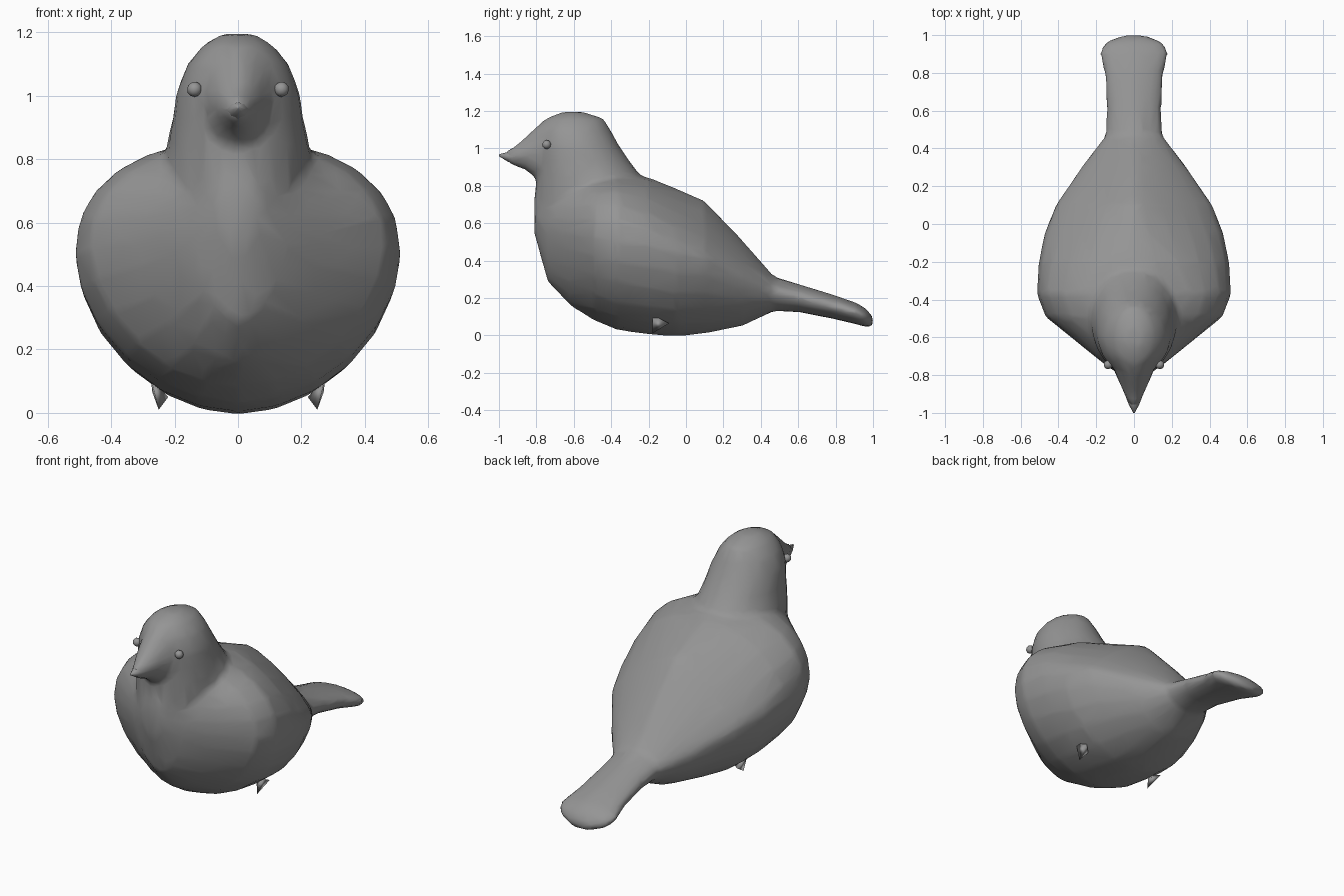
import bpy, bmesh, math

if "Cube" in bpy.data.objects:
    bpy.data.objects.remove(bpy.data.objects["Cube"])

grey = bpy.data.materials.new("plain grey")
grey.use_nodes = True
colour = (0.3, 0.3, 0.3, 1)
grey.diffuse_color = colour
grey.node_tree.nodes["Principled BSDF"].inputs["Base Color"].default_value = colour


def finish(name, bm):
    bmesh.ops.recalc_face_normals(bm, faces=bm.faces)
    mesh = bpy.data.meshes.new(name)
    bm.to_mesh(mesh)
    bm.free()
    mesh.materials.append(grey)
    for face in mesh.polygons:
        face.use_smooth = True
    obj = bpy.data.objects.new(name, mesh)
    bpy.context.collection.objects.link(obj)
    return obj


def loft(name, stations, place, sides=24, middle=0.5):
    """Skin sections: position, low, high, half width, upper and lower roundness."""
    bm = bmesh.new()
    rings = []
    for pos, low, high, half, upper, lower in stations:
        centre = low + middle * (high - low)
        ring = []
        for i in range(sides):
            a = math.tau * i / sides
            c, s = math.cos(a), math.sin(a)
            power = upper if s > 0 else lower
            reach = high - centre if s > 0 else centre - low
            across = math.copysign(abs(c) ** (2 / power), c) * half
            along = centre + math.copysign(abs(s) ** (2 / power), s) * reach
            ring.append(bm.verts.new(place(pos, across, along)))
        rings.append(ring)
    for a, b in zip(rings, rings[1:]):
        for i in range(sides):
            j = (i + 1) % sides
            bm.faces.new((a[i], a[j], b[j], b[i]))
    bm.faces.new(rings[0])
    bm.faces.new(rings[-1])
    return finish(name, bm)


def lengthwise(pos, across, along):
    return across, pos, along


def upright(pos, across, along):
    return across, along, pos


# Body: round shoulders, ridged back and a flat tail
body = loft("body", [
    (-.81, .54, .74, .06, 2, 2), (-.74, .29, .80, .16, 2, 1.7),
    (-.62, .16, .83, .31, 2.1, 1.7), (-.49, .08, .85, .47, 2.2, 1.8),
    (-.37, .03, .86, .515, 2.3, 1.85), (-.2, .005, .845, .505, 1.8, 1.9),
    (-.05, -.005, .785, .475, 1.5, 1.9), (.1, .01, .72, .415, 1.3, 1.8),
    (.3, .05, .51, .28, 1.4, 1.8), (.47, .13, .315, .15, 1.6, 2),
    (.6, .125, .275, .145, 1.7, 2), (.78, .09, .22, .155, 1.7, 2),
    (.91, .06, .175, .185, 1.7, 2), (.96, .045, .145, .16, 1.8, 2),
    (1.0, .045, .1, .06, 2, 2)],
    lengthwise, middle=.57)

# Neck and domed head
head = loft("head", [
    (.5, -.78, -.3, .18, 2, 2), (.72, -.81, -.2, .225, 2, 2),
    (.85, -.8, -.24, .225, 2, 2), (.93, -.8, -.3, .205, 2, 2),
    (1.01, -.81, -.355, .195, 2, 1.9), (1.1, -.79, -.405, .16, 2, 1.9),
    (1.16, -.75, -.44, .11, 2, 2), (1.195, -.66, -.55, .05, 2, 2)], upright)

# Face narrowing toward the beak
face_wedge = loft("face_wedge", [
    (-.64, .78, 1.18, .12, 2, 2), (-.74, .81, 1.165, .115, 2, 2),
    (-.8, .84, 1.115, .095, 1.9, 2), (-.86, .885, 1.06, .07, 1.8, 1.8),
    (-.93, .91, 1.0, .04, 1.8, 1.8), (-.97, .935, .985, .02, 1.8, 1.8)],
    lengthwise)

# Blend the parts, then reduce to a soft low-poly skin
for part in (head, face_wedge):
    union = body.modifiers.new("join " + part.name, "BOOLEAN")
    union.object = part
    union.operation = "UNION"
    union.solver = "EXACT"
blend = body.modifiers.new("blend", "REMESH")
blend.mode = "VOXEL"
blend.voxel_size = 0.018
blend.use_smooth_shade = True
soften = body.modifiers.new("soften", "SMOOTH")
soften.iterations = 6
reduce = body.modifiers.new("reduce", "DECIMATE")
reduce.ratio = 0.07
bpy.context.view_layer.update()
result = body.evaluated_get(bpy.context.evaluated_depsgraph_get())
skin = bpy.data.meshes.new_from_object(result)
body.modifiers.clear()
body.data = skin
skin.materials.clear()
skin.materials.append(grey)
for part in (head, face_wedge):
    bpy.data.objects.remove(part)

# Pointed beak tip
loft("beak", [
    (-.87, .905, 1.03, .055, 1.8, 1.6), (-.92, .915, .995, .042, 1.8, 1.6),
    (-.955, .93, .98, .028, 1.8, 1.6), (-1.0, .958, .968, .004, 1.8, 1.6)],
    lengthwise, sides=8)

for side, word in ((1, "left"), (-1, "right")):
    # Small eye bump
    bm = bmesh.new()
    bmesh.ops.create_icosphere(bm, subdivisions=2, radius=.024)
    bmesh.ops.translate(bm, verts=bm.verts, vec=(side * .137, -.745, 1.02))
    finish(word + "_eye", bm)

    # Claw-like foot
    bm = bmesh.new()
    base = [bm.verts.new((side * x, y, z)) for x, y, z in
            ((.275, -.18, .11), (.27, -.09, .065), (.22, -.14, .05))]
    tip = bm.verts.new((side * .25, -.18, .01))
    bm.faces.new(base)
    for i in range(3):
        bm.faces.new((base[i], base[(i + 1) % 3], tip))
    finish(word + "_foot", bm)
